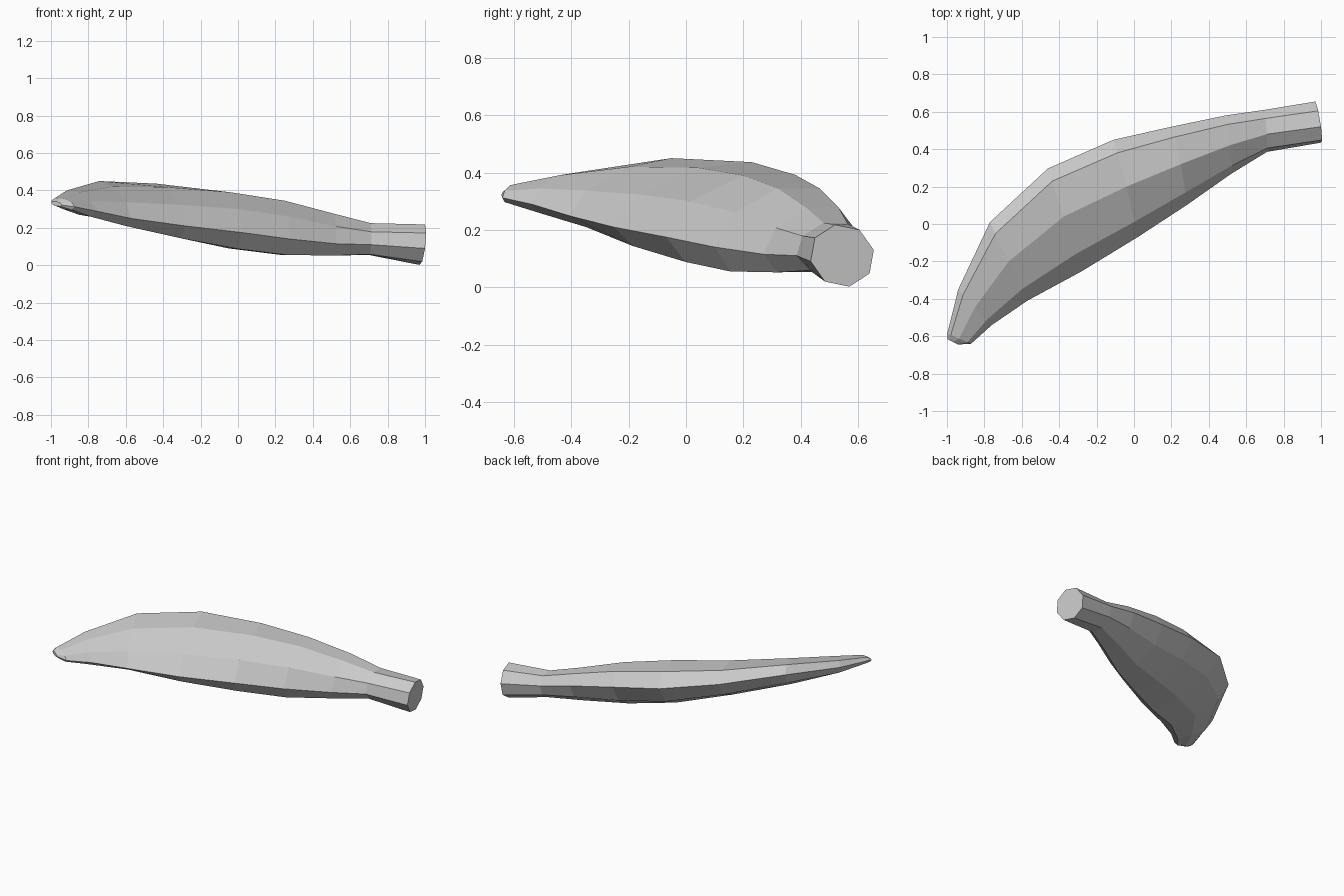
import bpy, bmesh, math
from mathutils import Vector

if "Cube" in bpy.data.objects:
    bpy.data.objects.remove(bpy.data.objects["Cube"])

# Each section: centre, half-width vector, half-height vector of an octagon
sections = [
    ((.985, .545, .11), (.015, -.11, -.02), (.015, -.025, .108)),   # cut stem end
    ((.705, .498, .14), (.007, -.112, -.03), (.005, -.018, .085)),  # stem neck
    ((.505, .425, .165), (.017, -.155, -.05), (.01, -.003, .11)),
    ((.24, .31, .20), (.04, -.21, -.06), (.01, .01, .145)),
    ((-.045, .19, .24), (.065, -.26, -.065), (.005, .01, .15)),
    ((-.37, .022, .29), (.09, -.275, -.08), (-.005, .018, .127)),
    ((-.67, -.20, .33), (.10, -.21, -.08), (0, 0, .09)),
    ((-.85, -.445, .33), (.09, -.095, -.04), (0, 0, .06)),
    ((-.935, -.613, .328), (.063, -.028, -.016), (0, 0, .028)),     # blossom tip
    ((-.97, -.63, .328), (.028, -.014, -.006), (0, 0, .012)),
]

# Loft the octagons into one faceted fruit body
bm = bmesh.new()
rings = []
for c, u, w in sections:
    c, u, w = Vector(c), Vector(u), Vector(w)
    rings.append([bm.verts.new(c + u * math.cos(k * math.pi / 4) + w * math.sin(k * math.pi / 4))
                  for k in range(8)])
for a, b in zip(rings, rings[1:]):
    for k in range(8):
        n = (k + 1) % 8
        bm.faces.new((a[k], a[n], b[n], b[k]))
bm.faces.new(rings[0])
bm.faces.new(rings[-1])
bmesh.ops.recalc_face_normals(bm, faces=bm.faces[:])

mesh = bpy.data.meshes.new("banana")
bm.to_mesh(mesh)
bm.free()
bpy.context.collection.objects.link(bpy.data.objects.new("banana", mesh))
